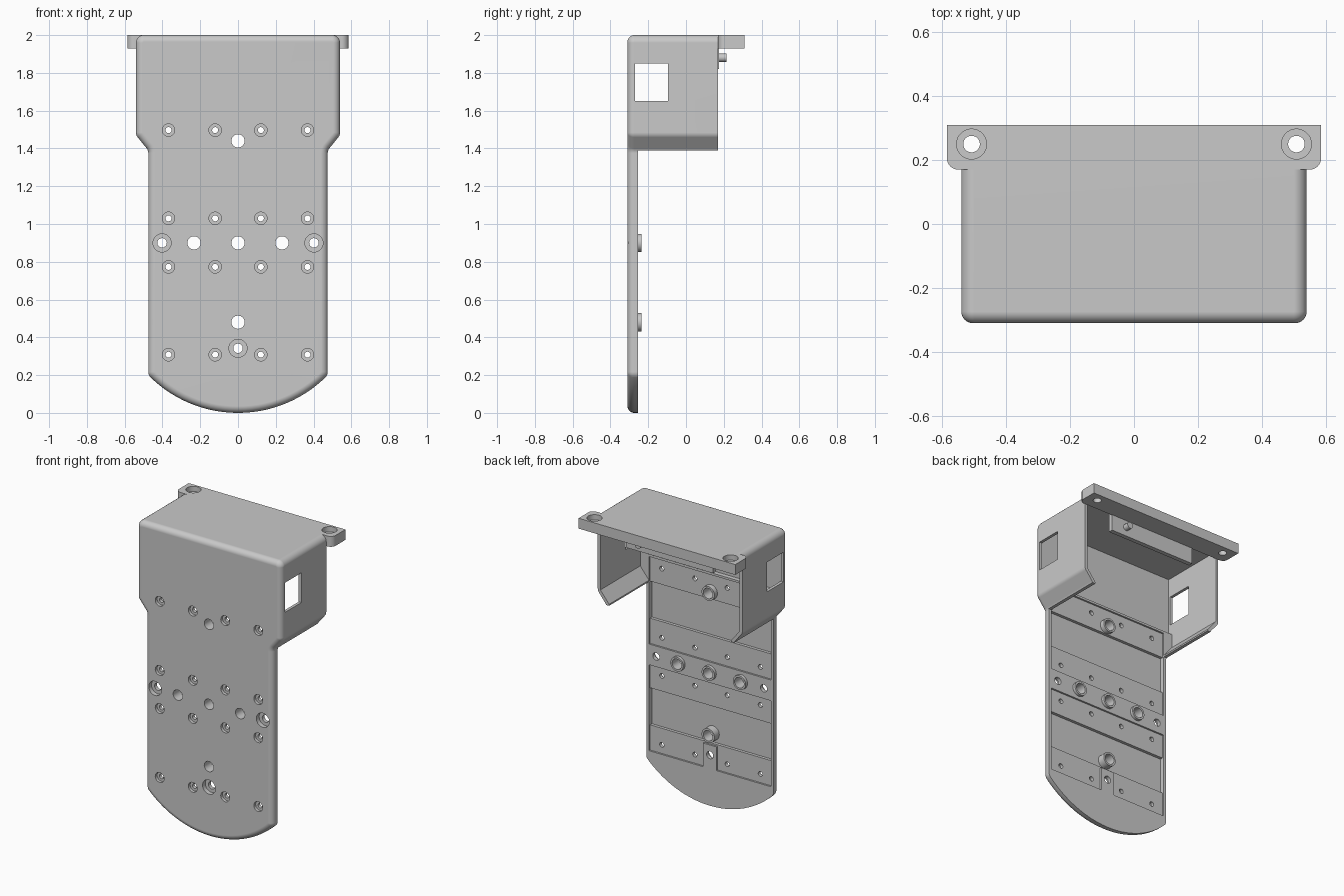
import bpy, bmesh, math
from mathutils import Vector

cube = bpy.data.objects.get("Cube")
if cube:
    bpy.data.objects.remove(cube, do_unlink=True)

grey = bpy.data.materials.new("plain grey")
grey.use_nodes = True
COLOUR = (0.585, 0.585, 0.585, 1)
grey.diffuse_color = COLOUR
grey.node_tree.nodes["Principled BSDF"].inputs["Base Color"].default_value = COLOUR


def add_object(name, bm):
    bmesh.ops.recalc_face_normals(bm, faces=bm.faces)
    mesh = bpy.data.meshes.new(name)
    bm.to_mesh(mesh)
    bm.free()
    mesh.materials.append(grey)
    obj = bpy.data.objects.new(name, mesh)
    bpy.context.collection.objects.link(obj)
    return obj


def fillet(points, radius, steps=6):
    """Round every corner of a closed outline with a short arc."""
    out = []
    for i, p in enumerate(points):
        p = Vector(p)
        a = (Vector(points[i - 1]) - p).normalized()
        b = (Vector(points[(i + 1) % len(points)]) - p).normalized()
        half = a.angle(b) / 2
        centre = p + (a + b).normalized() * radius / math.sin(half)
        reach = radius / math.tan(half)
        start, end = p + a * reach - centre, p + b * reach - centre
        for k in range(steps + 1):
            spoke = start.lerp(end, k / steps).normalized()
            out.append(centre + spoke * radius)
    return out


def prism(bm, points, axis, low, high):
    """Extrude an outline along y (points are x, z) or z (points are x, y)."""
    def place(p, d):
        return (p[0], d, p[1]) if axis == "y" else (p[0], p[1], d)
    near = [bm.verts.new(place(p, low)) for p in points]
    far = [bm.verts.new(place(p, high)) for p in points]
    bm.faces.new(near)
    bm.faces.new(far[::-1])
    for i in range(len(near)):
        bm.faces.new((near[i], near[i - 1], far[i - 1], far[i]))


def box(bm, x0, x1, y0, y1, z0, z1):
    prism(bm, [(x0, z0), (x1, z0), (x1, z1), (x0, z1)], "y", y0, y1)


def rods(bm, centres, radius, axis, low, high):
    for u, v in centres:
        ring = [(u + radius * math.cos(t * math.tau / 28), v + radius * math.sin(t * math.tau / 28))
                for t in range(28)]
        prism(bm, ring, axis, low, high)


def combine(target, operation, build):
    """Boolean one group of separate solids into the target."""
    bm = bmesh.new()
    build(bm)
    tool = add_object("helper", bm)
    tool.hide_render = True
    mod = target.modifiers.new("boolean", "BOOLEAN")
    mod.operation, mod.solver, mod.object = operation, "EXACT", tool
    bpy.context.view_layer.objects.active = target
    bpy.ops.object.modifier_apply(modifier=mod.name)
    bpy.data.objects.remove(tool, do_unlink=True)


# Main sizes
HALF, WIDE, SHOULDER, FLARE = 0.475, 0.54, 1.39, 1.47
FRONT, BACK, PANEL, WALL = -0.31, 0.17, -0.255, 0.02

# Outline: curved foot, straight sides, flared shoulder, square top
sag = 0.2
big = (HALF ** 2 + sag ** 2) / (2 * sag)
swing = math.asin(HALF / big)
arc = [(big * math.sin(a), big - big * math.cos(a))
       for a in (swing * (k / 14 - 1) for k in range(1, 28))]
side = [(HALF, sag), (HALF, SHOULDER), (WIDE, FLARE), (WIDE, 2)]
sides = side + [(-x, z) for x, z in reversed(side)]
outline = arc + fillet([arc[-1]] + sides + [arc[0]], 0.04)[7:-7]

# Solid body with rounded front edge
bm = bmesh.new()
prism(bm, outline, "y", FRONT, BACK)
bmesh.ops.recalc_face_normals(bm, faces=bm.faces)
rim = [e for e in bm.edges if all(abs(v.co.y - FRONT) < 1e-5 for v in e.verts)]
bmesh.ops.bevel(bm, geom=rim, offset=0.036, segments=6, profile=0.5, affect="EDGES")
body = add_object("mounting_housing", bm)

# Leave a thin panel below the hood
combine(body, "DIFFERENCE", lambda b: box(b, -1, 1, PANEL, 1, -1, SHOULDER))

# Hollow the hood, open at back and underneath
inner = [(HALF - WALL, 1.3), (HALF - WALL, SHOULDER + 0.01),
         (WIDE - WALL, FLARE + 0.01), (WIDE - WALL, 2 - WALL)]
inner += [(-x, z) for x, z in reversed(inner)]
combine(body, "DIFFERENCE", lambda b: prism(b, inner, "y", PANEL, 1))
combine(body, "DIFFERENCE",
        lambda b: box(b, WALL - WIDE, WIDE - WALL, FRONT + 0.025, 0, 1.575, 2 - WALL))

# Side windows
combine(body, "DIFFERENCE", lambda b: box(b, -1, 1, -0.27, -0.095, 1.65, 1.85))


# Shallow board recesses, the lower one notched around a screw
def shallow(b):
    w, y0, y1 = 0.455, PANEL - 0.012, -0.1
    box(b, -w, w, y0, y1, 0.97, 1.56)
    notch = [(-w, 0.25), (-0.05, 0.25), (-0.05, 0.41), (0.05, 0.41), (0.05, 0.25),
             (w, 0.25), (w, 0.83), (-w, 0.83)]
    prism(b, notch, "y", y0, y1)


# Deeper bays between the screw rows
def deep(b):
    for low in (0.42, 1.14):
        box(b, -0.455, 0.455, PANEL - 0.032, -0.1, low, low + 0.25)


combine(body, "DIFFERENCE", shallow)
combine(body, "DIFFERENCE", deep)

# Rear rail with rounded ears
ears = fillet([(-0.585, 0.17), (0.585, 0.17), (0.585, 0.31), (-0.585, 0.31)], 0.035)
ears = ears[:14] + [(0.585, 0.31), (-0.585, 0.31)]
combine(body, "UNION", lambda b: prism(b, ears, "z", 1.93, 2))

# Hanging tongue with locating peg
combine(body, "UNION", lambda b: box(b, -0.325, 0.325, 0.145, 0.175, 1.82, 1.985))
combine(body, "UNION", lambda b: rods(b, [(0.21, 1.88)], 0.022, "y", 0.16, 0.215))

# Tubular bosses on the panel back
ports = [(0, 1.44), (-0.233, 0.9), (0, 0.9), (0.233, 0.9), (0, 0.48)]
combine(body, "UNION", lambda b: rods(b, ports, 0.048, "y", -0.295, -0.235))
combine(body, "DIFFERENCE", lambda b: rods(b, ports, 0.035, "y", -0.5, 0))

# Counterbored screw holes
small = [(x, z) for x in (-0.368, -0.121, 0.121, 0.368) for z in (0.308, 0.773, 1.03, 1.497)]
large = [(-0.402, 0.9), (0.402, 0.9), (0, 0.342)]
ear_holes = [(-0.508, 0.25), (0.508, 0.25)]


def counterbores(b):
    rods(b, small, 0.033, "y", -0.5, FRONT + 0.02)
    rods(b, large, 0.048, "y", -0.5, FRONT + 0.03)
    rods(b, ear_holes, 0.047, "z", 1.965, 2.2)


def bores(b):
    rods(b, small, 0.016, "y", -0.5, 0)
    rods(b, large, 0.025, "y", -0.5, 0)
    rods(b, ear_holes, 0.026, "z", 1.8, 2.2)


combine(body, "DIFFERENCE", counterbores)
combine(body, "DIFFERENCE", bores)

# Smooth rounded surfaces, crisp cut edges
bpy.ops.object.select_all(action="DESELECT")
body.select_set(True)
bpy.context.view_layer.objects.active = body
bpy.ops.object.shade_smooth_by_angle(angle=math.radians(28))
weighted = body.modifiers.new("even_shading", "WEIGHTED_NORMAL")
weighted.keep_sharp = True
